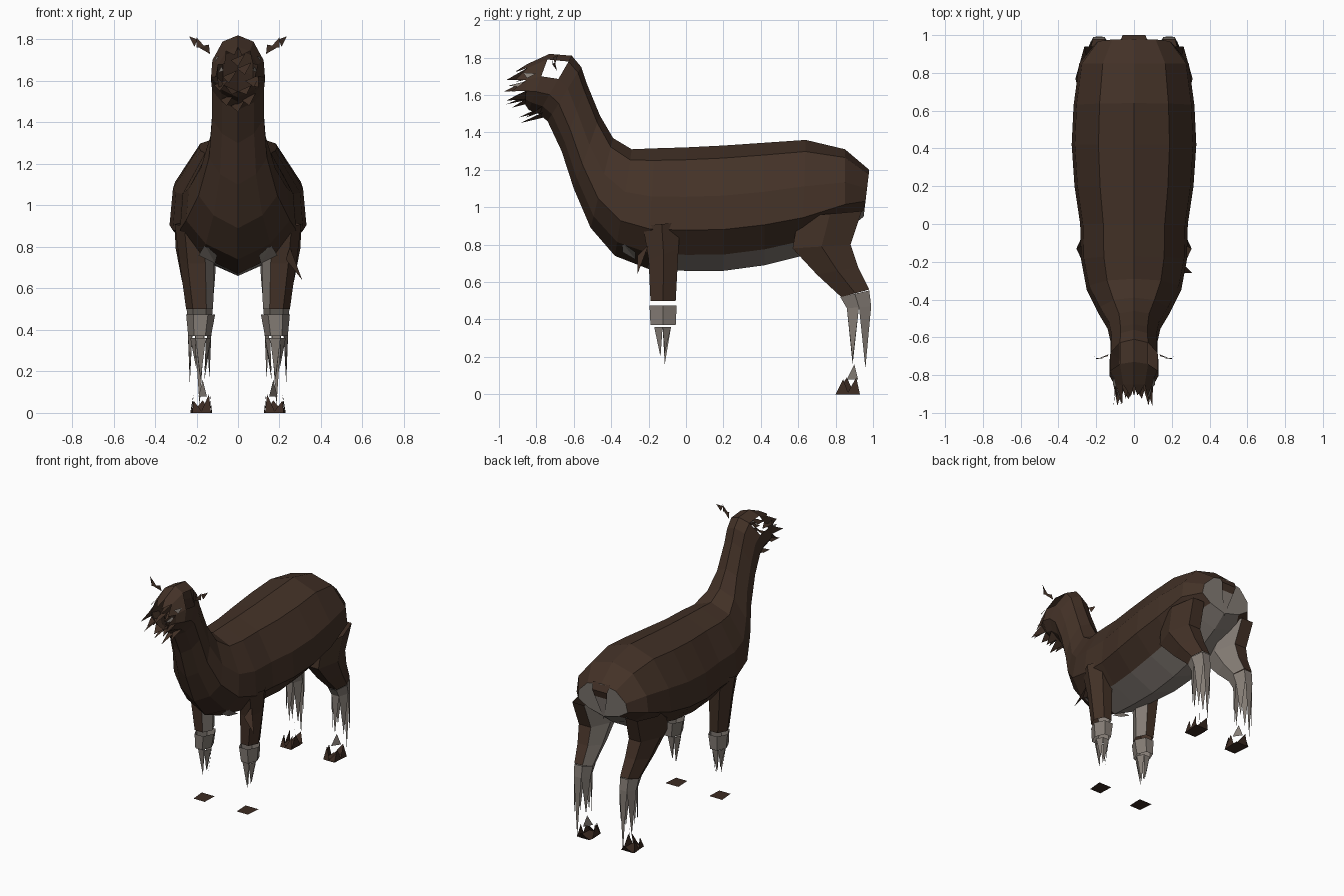
import bpy, math, random
from mathutils import Vector

if "Cube" in bpy.data.objects:
    bpy.data.objects.remove(bpy.data.objects["Cube"])
random.seed(4)


def material(name, rgb):
    m = bpy.data.materials.new(name)
    m.diffuse_color = (*rgb, 1)
    m.use_nodes = True
    m.node_tree.nodes["Principled BSDF"].inputs["Base Color"].default_value = m.diffuse_color
    return m


BROWN = material("dark brown wool", (0.056, 0.031, 0.020))
GREY = material("warm grey skin", (0.235, 0.205, 0.18))
DARK = material("dark hoof brown", (0.045, 0.024, 0.016))


def make(name, verts, faces, mats, rule=None, mirror=False):
    me = bpy.data.meshes.new(name)
    me.from_pydata([tuple(v) for v in verts], [], faces)
    for m in mats:
        me.materials.append(m)
    if rule:
        for i, p in enumerate(me.polygons):
            p.material_index = rule(i)
    ob = bpy.data.objects.new(name, me)
    bpy.context.collection.objects.link(ob)
    if mirror:
        ob.modifiers.new("mirror", 'MIRROR').use_clip = False
    return ob


def loft(name, rings, mats, rule, skip=(), cap=None, mirror=False):
    """Skin rings of equal size; rule(ring, strip) gives the colour."""
    n = len(rings[0])
    verts = [v for r in rings for v in r]
    faces, cols = [], []
    for i in range(len(rings) - 1):
        for j in range(n):
            if (i, j) in skip:
                continue
            k = (j + 1) % n
            faces.append((i*n + j, i*n + k, (i+1)*n + k, (i+1)*n + j))
            cols.append(rule(i, j))
    if cap is not None:
        faces.append(tuple(range(n))[::-1])
        cols.append(cap)
    return make(name, verts, faces, mats, lambda i: cols[i], mirror)


def shards(name, tris, mat, mirror=True):
    verts = [v for t in tris for v in t]
    return make(name, verts, [(3*i, 3*i + 1, 3*i + 2) for i in range(len(tris))],
                [mat], None, mirror)


# Body, neck and head: each section is top (y, z), bottom (y, z), half width
sections = [
    (0.98, 1.20, 0.95, 0.95, .20), (0.85, 1.31, 0.85, 0.87, .29),
    (0.64, 1.36, 0.62, 0.74, .32), (0.42, 1.345, 0.42, 0.69, .33),
    (0.20, 1.33, 0.20, 0.66, .315), (0.00, 1.32, 0.00, 0.66, .285),
    (-.17, 1.315, -.20, 0.67, .28), (-.29, 1.31, -.38, 0.74, .25),
    (-.39, 1.37, -.51, 0.89, .19), (-.46, 1.49, -.60, 1.10, .14),
    (-.53, 1.66, -.665, 1.30, .125), (-.56, 1.75, -.74, 1.46, .125),
    (-.61, 1.81, -.79, 1.50, .13), (-.73, 1.82, -.84, 1.52, .13),
    (-.85, 1.765, -.86, 1.55, .10)]
shape = [(0, 0), (.57, .1), (.95, .4), (1, .67), (.62, .87), (0, 1),
         (-.62, .87), (-1, .67), (-.95, .4), (-.57, .1)]
rings = [[Vector((w*a, yt + (yb - yt)*t, zt + (zb - zt)*t)) for a, t in shape]
         for yt, zt, yb, zb, w in sections]
loft("body_neck_head", rings, [BROWN, GREY],
     lambda i, j: int(i < 6 and j in (4, 5)),
     skip={(12, 1), (12, 8)}, cap=1)

# Tail flap
make("tail", [(-.07, .975, 1.2), (.07, .975, 1.2), (.06, 1.0, 1.15), (-.06, 1.0, 1.15),
              (.05, .985, 1.1), (0, .95, .93), (-.05, .985, 1.1)],
     [(0, 1, 2, 3), (3, 2, 4, 6), (6, 4, 5)], [BROWN, GREY], lambda i: int(i == 2))

# Legs: six-sided sections of front (y, z), back (y, z), inner x, outer x
HEX = [(0, .25), (0, .75), (.5, 1), (1, .75), (1, .25), (.5, 0)]


def leg_ring(yf, zf, yb, zb, x0, x1):
    return [Vector((x0 + (x1-x0)*v, yf + (yb-yf)*u, zf + (zb-zf)*u)) for u, v in HEX]


def inner_grey(i, j):
    return int(j in (4, 5))


loft("front_upper_leg", [leg_ring(*r) for r in (
    (-.23, .90, -.03, .92, .12, .305), (-.20, .72, -.04, .78, .115, .285),
    (-.19, .50, -.055, .50, .12, .25))], [BROWN, GREY], inner_grey, mirror=True)
loft("front_knee", [leg_ring(*r) for r in (
    (-.195, .475, -.05, .475, .11, .25), (-.19, .37, -.055, .37, .13, .24))],
    [GREY], lambda i, j: 0, mirror=True)
loft("hind_thigh", [leg_ring(*r) for r in (
    (.60, .95, .94, .98, .12, .31), (.57, .78, .88, .80, .105, .30),
    (.70, .64, .92, .68, .11, .275), (.83, .52, .98, .56, .12, .25))],
    [BROWN, GREY], inner_grey, mirror=True)
loft("hind_hock", [leg_ring(*r) for r in (
    (.825, .52, .98, .555, .12, .25), (.86, .46, .99, .47, .125, .245))],
    [GREY], lambda i, j: 0, mirror=True)


# Torn lower leg spikes hanging from a ring
def hanging(ring, tips, pull):
    c = sum(ring, Vector()) / len(ring)
    out = []
    for j, z in enumerate(tips):
        a, b = ring[j], ring[(j + 1) % 6]
        tip = ((a + b)/2).lerp(c, pull)
        tip.z = z
        out.append((a, b, tip))
    return out


shards("front_shin", hanging(leg_ring(-.17, .36, -.08, .36, .13, .23),
                             (.16, .2, .22, .18, .16, .2), .5), GREY)
shards("hind_shin", hanging(leg_ring(.86, .46, .99, .47, .125, .245),
                            (.18, .18, .14, .03, .2, .16), -.05)
       + [((.15, .86, .08), (.19, .92, .08), (.17, .90, .16))], GREY)

# Soles and torn hooves
for name, y0, y1 in (("front_sole", -.20, -.09), ("hind_sole", .80, .93)):
    make(name, [(.13, y0, .002), (.22, y0, .002), (.23, y1, .002), (.125, y1, .002)],
         [(0, 3, 2, 1)], [DARK], None, True)
shards("hind_hoof", [
    ((.13, .80, 0), (.18, .80, 0), (.14, .83, .09)),
    ((.17, .80, 0), (.22, .80, 0), (.215, .83, .06)),
    ((.22, .80, 0), (.225, .87, 0), (.215, .84, .08)),
    ((.225, .86, 0), (.23, .93, 0), (.215, .91, .09)),
    ((.13, .80, 0), (.125, .90, 0), (.135, .86, .09)),
    ((.13, .93, 0), (.22, .93, 0), (.17, .97, .06))], DARK)

# Ragged ears
shards("ear", [
    ((.135, -.69, 1.73), (.14, -.70, 1.775), (.195, -.715, 1.765)),
    ((.16, -.71, 1.765), (.20, -.715, 1.76), (.20, -.71, 1.81)),
    ((.195, -.71, 1.80), (.21, -.70, 1.765), (.235, -.685, 1.815))], BROWN)

# Ragged muzzle: tufts pointing forward from the open face and jaw
tufts = []
for j in range(10):
    a, b = rings[-1][j], rings[-1][(j + 1) % 10]
    tip = (a + b)/2 + Vector((random.uniform(-.02, .02), -random.uniform(.05, .12), -.03))
    tufts.append((a, b, tip))
for x, y, z in ((.03, -.80, 1.66), (-.04, -.80, 1.62), (.0, -.78, 1.70), (.07, -.82, 1.60),
                (-.08, -.82, 1.58), (.05, -.77, 1.51), (-.05, -.77, 1.51), (0, -.76, 1.48)):
    tufts.append(((x - .035, y, z), (x + .035, y, z + .03),
                  (x*1.1, y - random.uniform(.08, .15), z - .03)))
shards("muzzle_tufts", tufts, BROWN, False)
shards("eye_patch", [((.108, -.80, 1.715), (.09, -.87, 1.72), (.112, -.85, 1.69)),
                     ((.095, -.87, 1.64), (.07, -.95, 1.65), (.08, -.87, 1.67))], GREY)

# Loose wool at the chest and armpits
shards("armpit_skin", [((.11, -.27, .72), (.19, -.27, .76), (.16, -.34, .81)),
                       ((.11, -.27, .72), (.16, -.34, .81), (.10, -.34, .76))], GREY)
shards("loose_wool", [((.25, -.20, .80), (.31, -.26, .64), (.23, -.26, .74))], BROWN, False)
